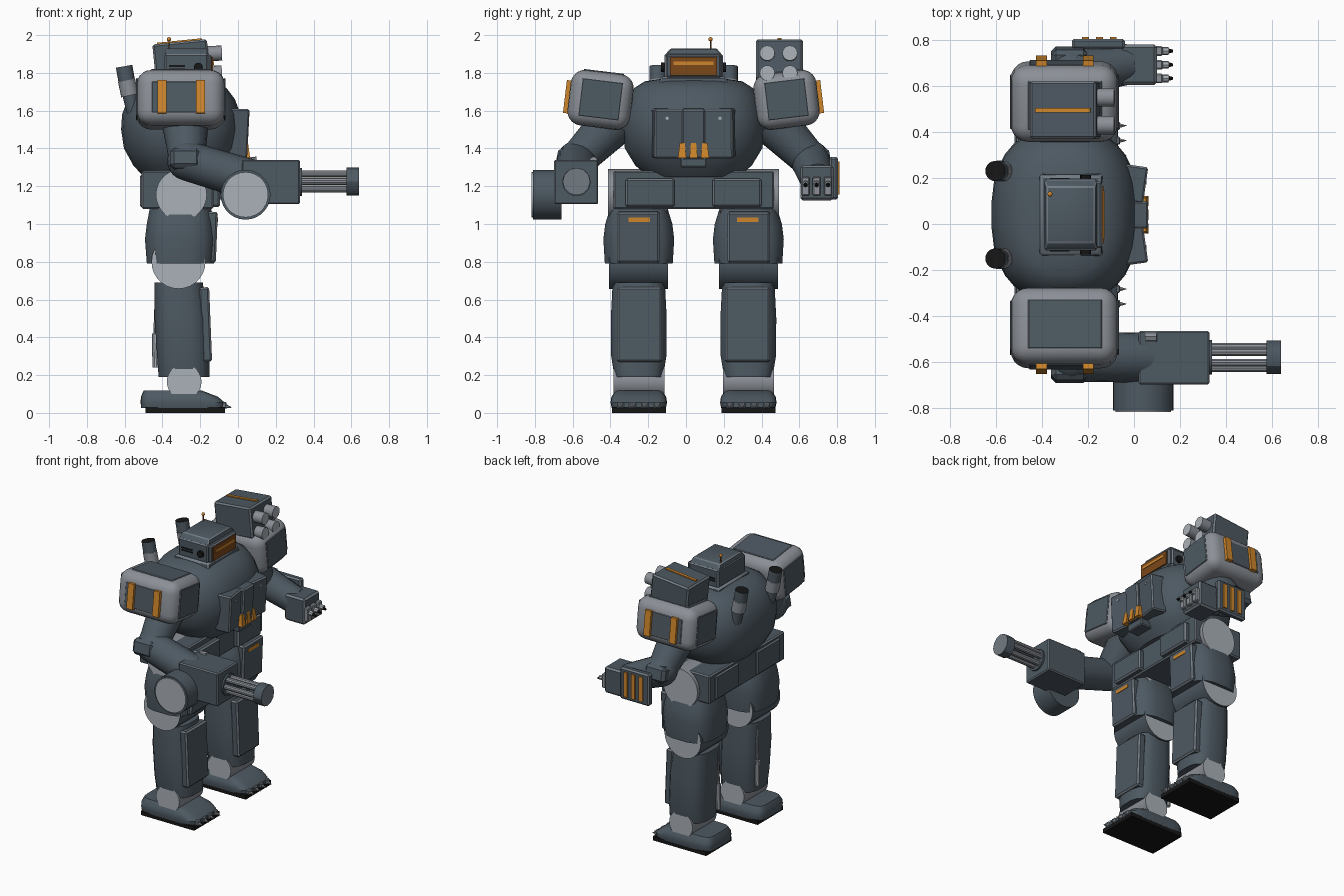
import bpy, bmesh, math
from mathutils import Vector, Matrix, Euler

cube = bpy.data.objects.get("Cube")
if cube:
    bpy.data.objects.remove(cube)

CENTRE_Y = 0.04
LEFT, RIGHT, BOTH = (1,), (-1,), (1, -1)
parts = []


def material(name, *rgb):
    m = bpy.data.materials.new(name)
    m.use_nodes = True
    m.diffuse_color = (*rgb, 1)
    m.node_tree.nodes["Principled BSDF"].inputs["Base Color"].default_value = (*rgb, 1)
    return m


SLATE = material("slate armour", .075, .1, .122)
RIM = material("worn rim", .17, .2, .23)
GREY = material("shoulder grey", .26, .28, .31)
JOINT = material("joint grey", .4, .44, .48)
ORANGE = material("orange", .62, .24, .025)
AMBER = material("dark amber", .2, .065, .01)
BLACK = material("black", .008, .008, .008)


def finish(name, bm, mats, sides):
    """Turn a mesh into one object per side, mirrored across the centreline."""
    bmesh.ops.recalc_face_normals(bm, faces=bm.faces)
    for side in sides or LEFT:
        copy = bm.copy()
        if side < 0:
            bmesh.ops.scale(copy, vec=(1, -1, 1), verts=copy.verts)
            bmesh.ops.reverse_faces(copy, faces=copy.faces)
        bmesh.ops.translate(copy, vec=(0, CENTRE_Y, 0), verts=copy.verts)
        label = name if not sides else ("left_" if side > 0 else "right_") + name
        mesh = bpy.data.meshes.new(label)
        copy.to_mesh(mesh)
        copy.free()
        for m in mats:
            mesh.materials.append(m)
        ob = bpy.data.objects.new(label, mesh)
        bpy.context.collection.objects.link(ob)
        parts.append(ob)
    bm.free()


def box(name, x, y, z, mat=SLATE, sides=None, bevel=0, rim=RIM, seg=1,
        rot=(0, 0, 0), pivot=None, taper=(1, 1)):
    """Box from x, y, z ranges, with bevelled rim, top taper and rotation."""
    bm = bmesh.new()
    bmesh.ops.create_cube(bm, size=1)
    mid = Vector([(a + b) / 2 for a, b in (x, y, z)])
    size = [b - a for a, b in (x, y, z)]
    for v in bm.verts:
        if v.co.z > 0:
            v.co.x *= taper[0]
            v.co.y *= taper[1]
        v.co = Vector([c * s for c, s in zip(v.co, size)])
    if bevel:
        bmesh.ops.bevel(bm, geom=bm.edges[:], offset=bevel, segments=seg, profile=.5,
                        affect='EDGES', clamp_overlap=True, material=1)
    pivot = Vector(pivot) if pivot else mid
    turn = Matrix.Translation(pivot) @ Euler(rot).to_matrix().to_4x4() @ Matrix.Translation(mid - pivot)
    bm.transform(turn)
    finish(name, bm, [mat, rim], sides)


def rod(name, start, end, r, r2=None, mat=SLATE, cap=None, sides=None, seg=20):
    """Cylinder or cone between two points, with an optional cap colour."""
    a, b = Vector(start), Vector(end)
    bm = bmesh.new()
    bmesh.ops.create_cone(bm, cap_ends=True, segments=seg, radius1=r,
                          radius2=r if r2 is None else r2, depth=(b - a).length)
    for f in bm.faces:
        f.material_index = int(abs(f.normal.z) > .9)
    bm.transform(Matrix.Translation((a + b) / 2) @ (b - a).to_track_quat('Z', 'Y').to_matrix().to_4x4())
    finish(name, bm, [mat, cap or mat], sides)


def ball(name, centre, r, mat=SLATE, sides=None):
    bm = bmesh.new()
    bmesh.ops.create_uvsphere(bm, u_segments=20, v_segments=12, radius=r)
    bmesh.ops.translate(bm, vec=centre, verts=bm.verts)
    finish(name, bm, [mat], sides)


def loft(name, rings, power=2.5, seg=32, mat=SLATE, sides=None):
    """Stack of rounded-square rings: (z, centre x, centre y, half x, half y)."""
    bm = bmesh.new()
    loops = []
    for z, cx, cy, hx, hy in rings:
        loop = []
        for i in range(seg):
            t = math.tau * (i + .5) / seg
            c, s = math.cos(t), math.sin(t)
            loop.append(bm.verts.new((cx + hx * math.copysign(abs(c) ** (2 / power), c),
                                      cy + hy * math.copysign(abs(s) ** (2 / power), s), z)))
        loops.append(loop)
    for low, high in zip(loops, loops[1:]):
        for i in range(seg):
            j = (i + 1) % seg
            bm.faces.new((low[i], low[j], high[j], high[i]))
    bm.faces.new(loops[0])
    bm.faces.new(loops[-1])
    finish(name, bm, [mat], sides)


# Torso
loft("torso", [(z, -.3, 0, hx, hy) for z, hx, hy in (
    (1.25, .2, .24), (1.31, .255, .31), (1.4, .305, .365), (1.5, .32, .38),
    (1.58, .315, .375), (1.66, .285, .35), (1.72, .24, .315), (1.755, .18, .26), (1.77, .1, .16))])

# Chest plate, vents and latch
box("chest_plate", (-.05, .055), (-.06, .06), (1.35, 1.61), bevel=.008, rot=(0, .05, 0))
box("chest_wing", (-.06, .045), (.055, .215), (1.35, 1.61), sides=BOTH, bevel=.008, rot=(0, .05, -.14))
for i in (-1, 0, 1):
    box("chest_vent", (.01, .064), (i * .06 - .022, i * .06 + .022), (1.35, 1.43), ORANGE, taper=(.6, .6))
box("chest_latch", (-.1, .03), (-.07, .07), (1.3, 1.35), bevel=.006)
rod("chest_bolt", (.03, .14, 1.56), (.055, .14, 1.56), .009, mat=JOINT, sides=BOTH, seg=8)

# Head
box("neck_plate", (-.42, -.13), (-.19, .19), (1.72, 1.78), bevel=.01, taper=(.9, .9))
box("head", (-.39, -.16), (-.155, .155), (1.76, 1.9), bevel=.008)
box("head_top", (-.39, -.16), (-.152, .152), (1.895, 1.93), bevel=.006, taper=(.92, .8))
box("visor_frame", (-.2, -.14), (-.145, .145), (1.775, 1.895), bevel=.008)
box("visor", (-.16, -.132), (-.125, .125), (1.787, 1.883), AMBER)
box("visor_slit", (-.14, -.128), (-.105, .105), (1.843, 1.86), ORANGE)
for z in (1.815, 1.832):
    box("head_slot", (-.365, -.28), (.15, .159), (z, z + .009), BLACK, BOTH)
rod("ear", (-.21, .15, 1.83), (-.21, .172, 1.83), .024, mat=BLACK, sides=BOTH, seg=12)
rod("antenna", (-.365, .09, 1.9), (-.365, .09, 1.975), .004, mat=AMBER, seg=6)
ball("antenna_tip", (-.365, .09, 1.978), .011, ORANGE)

# Exhaust stacks
rod("exhaust", (-.545, .19, 1.55), (-.59, .19, 1.76), .034, .04, sides=BOTH)
rod("exhaust_band", (-.573, .19, 1.68), (-.59, .19, 1.76), .046, mat=GREY, sides=BOTH)
rod("exhaust_mouth", (-.588, .19, 1.75), (-.603, .19, 1.835), .044, mat=SLATE, cap=BLACK, sides=BOTH)

# Shoulder pods with inset panels and side stripes
pod = (-.302, .492, 1.655)
lean = dict(sides=BOTH, rot=(.12, 0, 0), pivot=pod)
box("shoulder_pod", (-.535, -.07), (.325, .66), (1.51, 1.805), GREY, bevel=.075, rim=GREY, seg=5, **lean)
box("pod_front_panel", (-.075, -.066), (.385, .6), (1.56, 1.76), bevel=.003, **lean)
box("pod_back_panel", (-.539, -.53), (.385, .6), (1.56, 1.76), bevel=.003, **lean)
box("pod_top_panel", (-.46, -.14), (.385, .6), (1.8, 1.809), bevel=.003, **lean)
box("pod_side_panel", (-.455, -.18), (.655, .664), (1.57, 1.735), bevel=.003, **lean)
for x in (-.425, -.222):
    box("pod_stripe", (x, x + .047), (.655, .682), (1.565, 1.74), ORANGE, **lean)

# Missile box on one pod
tilt = dict(sides=LEFT, rot=(0, -.1, 0), pivot=(-.3, .455, 1.87))
box("missile_box", (-.445, -.155), (.33, .58), (1.75, 1.965), bevel=.01, **tilt)
box("missile_stripe", (-.42, -.18), (.445, .465), (1.96, 1.972), ORANGE, **tilt)
for y in (.39, .51):
    for z in (1.8, 1.905):
        rod("missile_tube", (-.2, y, z - .005), (-.085, y, z), .04, mat=GREY, cap=JOINT, sides=LEFT, seg=16)

# Arms
elbow = (-.27, .62, 1.335)
rod("upper_arm", (-.28, .42, 1.54), elbow, .125, .095, sides=BOTH)
ball("elbow", elbow, .105, sides=BOTH)
box("elbow_guard", (-.36, -.2), (.64, .725), (1.29, 1.4), sides=BOTH, bevel=.02, rim=SLATE, rot=(.2, 0, 0))

# Gun arm
rod("forearm", (-.27, .62, 1.335), (.06, .62, 1.235), .105, .11, sides=RIGHT)
box("gun_body", (.02, .328), (.505, .738), (1.105, 1.34), sides=RIGHT, bevel=.007)
rod("gun_hub", (.32, .62, 1.222), (.34, .62, 1.222), .075, sides=RIGHT)
for i in range(6):
    a = math.tau * i / 6
    y, z = .62 + .046 * math.cos(a), 1.225 + .046 * math.sin(a)
    rod("gun_barrel", (.33, y, z), (.6, y, z), .018, mat=GREY, sides=RIGHT, seg=10)
rod("gun_muzzle", (.575, .62, 1.225), (.64, .62, 1.225), .073, cap=RIM, sides=RIGHT, seg=12)
rod("ammo_drum", (.04, .7, 1.155), (.04, .85, 1.155), .132, sides=RIGHT, seg=28)
rod("drum_cap", (.04, .84, 1.155), (.04, .858, 1.155), .12, mat=JOINT, sides=RIGHT, seg=28)
rod("gun_handle", (.05, .53, 1.33), (.1, .53, 1.335), .022, mat=GREY, sides=RIGHT, seg=8)

# Hand arm
rod("forearm", elbow, (-.03, .655, 1.235), .105, .09, sides=LEFT)
box("hand", (-.06, .1), (.565, .74), (1.125, 1.31), sides=LEFT, bevel=.012)
box("wrist_guard", (-.27, -.04), (.72, .765), (1.13, 1.355), sides=LEFT, bevel=.01)
for x in (-.225, -.165, -.105):
    box("guard_stripe", (x, x + .03), (.755, .773), (1.155, 1.33), ORANGE, LEFT)
for y in (.593, .652, .712):
    box("knuckle", (.09, .125), (y - .021, y + .021), (1.15, 1.25), GREY, LEFT, bevel=.006, rim=GREY)
    rod("finger", (.11, y, 1.215), (.15, y, 1.21), .017, mat=JOINT, sides=LEFT, seg=8)
    rod("fingertip", (.14, y, 1.211), (.168, y, 1.2), .014, .006, BLACK, sides=LEFT, seg=8)

# Pelvis
box("pelvis", (-.51, -.13), (-.425, .425), (1.08, 1.28), bevel=.008)
box("skirt_plate", (-.15, -.095), (.1, .36), (1.09, 1.24), sides=BOTH, bevel=.01)
box("rear_skirt", (-.52, -.48), (.1, .36), (1.09, 1.26), sides=BOTH, bevel=.008)

# Legs
LEG = .29
rod("hip_joint", (-.3, .14, 1.155), (-.3, .452, 1.155), .135, mat=GREY, cap=JOINT, sides=BOTH, seg=28)
loft("thigh", [(z, -.305, LEG, hx, hy) for z, hx, hy in (
    (.79, .18, .182), (.92, .19, .19), (1.0, .18, .18), (1.08, .165, .155), (1.18, .13, .12))],
    power=3, seg=16, sides=BOTH)
box("thigh_plate", (-.17, -.112), (.18, .405), (.795, 1.065), sides=BOTH, bevel=.01, rot=(0, .04, 0))
box("thigh_stripe", (-.12, -.105), (.23, .345), (1.01, 1.034), ORANGE, BOTH)
rod("knee_joint", (-.315, .135, .8), (-.315, .447, .8), .143, mat=SLATE, cap=JOINT, sides=BOTH, seg=28)
loft("shin", [(z, cx, LEG, hx, hy) for z, cx, hx, hy in (
    (.19, -.285, .137, .13), (.3, -.29, .14, .148), (.5, -.3, .143, .15), (.69, -.315, .13, .14))],
    power=3, seg=16, sides=BOTH)
box("shin_plate", (-.2, -.145), (.167, .405), (.27, .665), sides=BOTH, bevel=.01, rot=(0, -.04, 0))
rod("calf_piston", (-.437, .22, .24), (-.44, .22, .42), .016, mat=JOINT, sides=BOTH, seg=10)
rod("calf_piston_rod", (-.44, .22, .4), (-.43, .22, .66), .009, mat=GREY, sides=BOTH, seg=8)
rod("ankle", (-.285, .155, .165), (-.285, .425, .165), .092, mat=GREY, cap=JOINT, sides=BOTH, seg=24)

# Feet
loft("foot", [(z, cx, LEG, hx, .15 * w) for z, cx, hx, w in (
    (.025, -.292, .222, .96), (.055, -.293, .223, 1), (.085, -.31, .205, .97), (.118, -.345, .155, .82))],
    power=6, seg=24, sides=BOTH)
box("sole", (-.49, -.07), (.147, .433), (0, .03), BLACK, BOTH)
for i in range(4):
    y = LEG + (i - 1.5) * .065
    box("toe", (-.12, -.06), (y - .018, y + .018), (.022, .058), RIM, BOTH, bevel=.006)
    rod("toe_spike", (-.065, y, .035), (-.03, y, .028), .012, 0, GREY, sides=BOTH, seg=6)

# Smooth the curved surfaces and keep hard edges
bpy.ops.object.select_all(action='DESELECT')
for ob in parts:
    ob.select_set(True)
bpy.context.view_layer.objects.active = parts[0]
bpy.ops.object.shade_smooth_by_angle(angle=math.radians(30))
